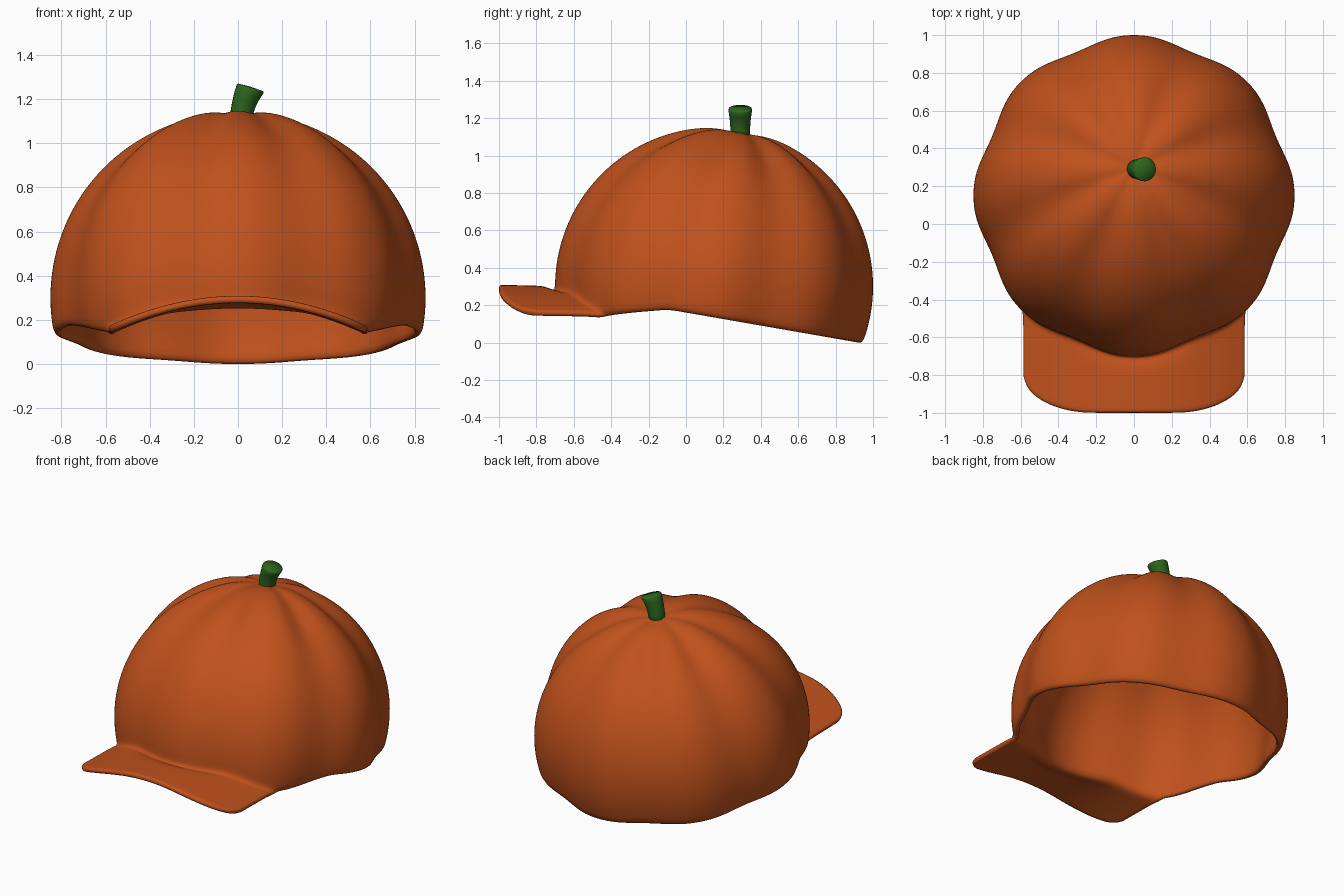
import bpy, bmesh, math
from mathutils import Vector, Matrix

if "Cube" in bpy.data.objects:
    bpy.data.objects.remove(bpy.data.objects["Cube"])


def material(name, rgb):
    m = bpy.data.materials.new(name)
    m.diffuse_color = (*rgb, 1)
    m.use_nodes = True
    m.node_tree.nodes["Principled BSDF"].inputs["Base Color"].default_value = m.diffuse_color
    return m


orange = material("pumpkin orange", (0.53, 0.083, 0.012))
green = material("stem green", (0.026, 0.13, 0.012))


def finish(bm, name, mat):
    bmesh.ops.recalc_face_normals(bm, faces=bm.faces)
    me = bpy.data.meshes.new(name)
    bm.to_mesh(me)
    bm.free()
    for p in me.polygons:
        p.use_smooth = True
    ob = bpy.data.objects.new(name, me)
    bpy.context.collection.objects.link(ob)
    me.materials.append(mat)
    return ob


def smooth(t):
    t = min(max(t, 0), 1)
    return t * t * (3 - 2 * t)


CENTRE = Vector((0, 0.15, 0.30))
TILT = Matrix.Rotation(math.radians(-10), 3, 'X')
HALF = 0.592          # half width of the brim
COLS, ROWS = 128, 26


def dome(theta, phi):
    """Tilted sphere with eight soft lobes and a dimple at the stem."""
    lobe = 0.5 - 0.5 * math.cos(8 * theta)
    depth = 0.028 + 0.009 * abs(math.cos(theta))
    r = 0.851 - depth * lobe ** 1.3 * smooth(phi / 0.6)
    r -= 0.02 * math.exp(-(phi / 0.14) ** 2)
    d = Vector((math.sin(phi) * math.cos(theta), math.sin(phi) * math.sin(theta), math.cos(phi)))
    return CENTRE + TILT @ (d * r)


def arch(x):
    return 0.302 - 0.140 * (x / HALF) ** 2


def rim_height(p):
    back = 0.174 * (0.935 - p.y) - 0.008
    if p.y > 0.15:
        return back
    x = abs(p.x)
    front = arch(x) if x < HALF else 0.140 + 0.032 * smooth((x - HALF) / 0.2)
    return min(back, front)


def rim_angle(theta):
    lo, hi = 0.9, 2.3
    for _ in range(30):
        mid = (lo + hi) / 2
        p = dome(theta, mid)
        if p.z > rim_height(p):
            lo = mid
        else:
            hi = mid
    return lo


# cap: lobed dome whose front rim runs on into the brim
bm = bmesh.new()
layer = bm.verts.layers.deform.verify()
pole = bm.verts.new(dome(0, 0))
cols = []
for i in range(COLS):
    th = 2 * math.pi * i / COLS
    end = rim_angle(th)
    cols.append([bm.verts.new(dome(th, end * j / ROWS)) for j in range(1, ROWS + 1)])
for i in range(COLS):
    a, b = cols[i], cols[(i + 1) % COLS]
    bm.faces.new((pole, a[0], b[0]))
    for j in range(ROWS - 1):
        bm.faces.new((a[j], a[j + 1], b[j + 1], b[j]))
for v in bm.verts:
    v[layer][0] = 1.0

# brim: each front column is carried forward to a rounded outline
front = [c for c in cols if c[-1].co.y < 0 and abs(c[-1].co.x) <= HALF + 0.01]
widest = max(abs(c[-1].co.x) for c in front)
strips = []
for c in front:
    p = c[-1].co
    x = p.x / widest * HALF
    u = min(max(0, abs(x) - 0.22) / (HALF - 0.22), 1)
    tip = -0.80 - 0.20 * math.sqrt(1 - u * u)
    strip = [c[-1]]
    for v in (0.08, 0.2, 0.4, 0.6, 0.8, 0.93, 1.0):
        w = smooth(v / 0.2)
        strip.append(bm.verts.new((p.x + (x - p.x) * w, p.y + (tip - p.y) * v,
                                   p.z + (arch(x) - p.z) * w + 0.007 * v)))
        strip[-1][layer][0] = 0.8      # the brim is a little thinner
    strips.append(strip)
for a, b in zip(strips, strips[1:]):
    for j in range(len(a) - 1):
        bm.faces.new((a[j], a[j + 1], b[j + 1], b[j]))
cap = finish(bm, "pumpkin_cap", orange)
cap.vertex_groups.new(name="thickness")
if cap.data.polygons[0].normal.z < 0:
    cap.data.flip_normals()
shell = cap.modifiers.new("thickness", 'SOLIDIFY')
shell.thickness = 0.041
shell.offset = -1
shell.vertex_group = "thickness"
sub = cap.modifiers.new("soften", 'SUBSURF')
sub.levels = sub.render_levels = 1

# stem: short flared stalk leaning to one side with a slanted, softly domed top
bm = bmesh.new()
rings = []
for x, z, r, lean in ((0.012, 1.09, 0.052, 0), (0.017, 1.135, 0.052, 4), (0.028, 1.18, 0.055, 9),
                      (0.043, 1.22, 0.060, 14), (0.055, 1.246, 0.064, 17), (0.057, 1.253, 0.060, 17)):
    turn = Matrix.Rotation(math.radians(lean), 3, 'Y')
    rings.append([bm.verts.new(Vector((x, 0.29, z)) + turn @ Vector(
        (r * math.cos(k * math.pi / 12), r * math.sin(k * math.pi / 12), 0))) for k in range(24)])
for a, b in zip(rings, rings[1:]):
    for k in range(24):
        n = (k + 1) % 24
        bm.faces.new((a[k], a[n], b[n], b[k]))
tip_vert = bm.verts.new((0.058, 0.29, 1.256))
for k in range(24):
    bm.faces.new((rings[-1][k], rings[-1][(k + 1) % 24], tip_vert))
bm.faces.new(rings[0][::-1])
finish(bm, "stem", green)
